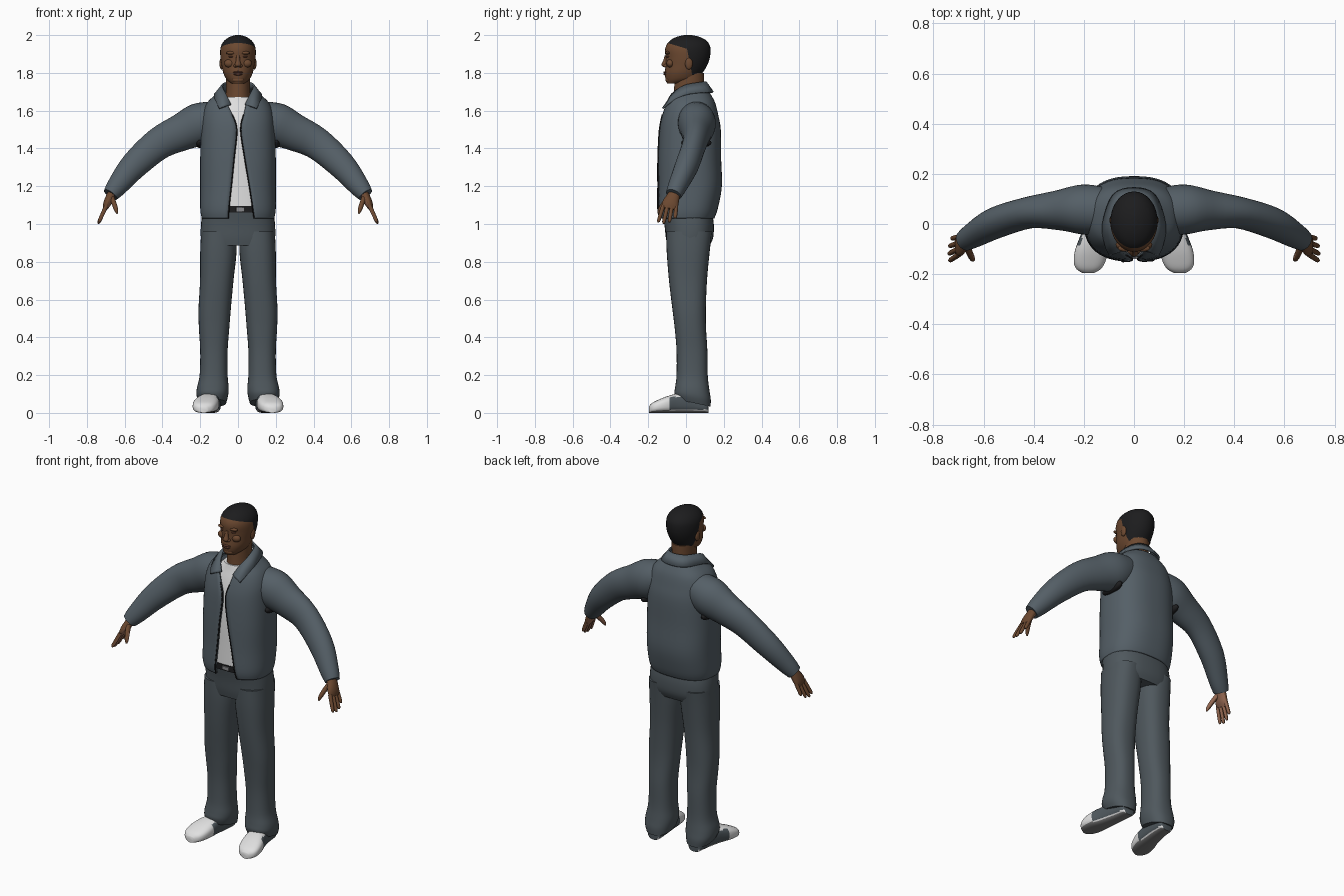
import bpy, bmesh, math
from mathutils import Vector

if "Cube" in bpy.data.objects:
    bpy.data.objects.remove(bpy.data.objects["Cube"], do_unlink=True)

X, Y, Z = Vector((1, 0, 0)), Vector((0, 1, 0)), Vector((0, 0, 1))


def material(name, r, g, b):
    mat = bpy.data.materials.new(name)
    mat.use_nodes = True
    mat.diffuse_color = (r, g, b, 1)
    shader = next(n for n in mat.node_tree.nodes if n.type == 'BSDF_PRINCIPLED')
    shader.inputs["Base Color"].default_value = (r, g, b, 1)
    shader.inputs["Roughness"].default_value = 0.8
    return mat


slate = material("slate_jacket", .09, .115, .135)
trouser = material("slate_trousers", .078, .097, .11)
white = material("white_cloth", .75, .75, .75)
skin = material("brown_skin", .15, .066, .03)
palm_skin = material("light_palm_skin", .3, .14, .085)
lip = material("dark_lip", .11, .042, .026)
black = material("black", .012, .012, .013)
sole_grey = material("sole_grey", .2, .2, .2)
metal = material("buckle_metal", .25, .25, .26)


def smooth_rows(rows, steps=4):
    """Catmull-Rom interpolation through rows of numbers."""
    out = []
    for i in range(len(rows) - 1):
        a, b, c, d = (rows[max(0, min(len(rows) - 1, i + k))] for k in (-1, 0, 1, 2))
        for s in range(steps):
            t = s / steps
            out.append([q + t / 2 * (r - p + t * (2 * p - 5 * q + 4 * r - w + t * (3 * (q - r) + w - p)))
                        for p, q, r, w in zip(a, b, c, d)])
    return out + [list(rows[-1])]


def power(value, e):
    return math.copysign(abs(value) ** (2 / e), value)


def finish(name, bm, mats, rule=None, mirror=False, thickness=0):
    """Turn a bmesh into an object; rule(face) picks the material slot."""
    bm.normal_update()
    if rule:
        for f in bm.faces:
            f.material_index = int(rule(f))
    mesh = bpy.data.meshes.new(name)
    bm.to_mesh(mesh)
    bm.free()
    for m in mats:
        mesh.materials.append(m)
    obj = bpy.data.objects.new(name, mesh)
    bpy.context.collection.objects.link(obj)
    if mirror:
        mod = obj.modifiers.new("Mirror", 'MIRROR')
        mod.use_mirror_merge = False
    if thickness:
        mod = obj.modifiers.new("Solidify", 'SOLIDIFY')
        mod.thickness, mod.offset = thickness, -1
    return obj


def skin_grid(rows, closed):
    """Bridge rows of points with quads; closed rows also get end caps."""
    bm = bmesh.new()
    grid = [[bm.verts.new(p) for p in row] for row in rows]
    n = len(grid[0])
    for low, high in zip(grid, grid[1:]):
        for j in range(n if closed else n - 1):
            k = (j + 1) % n
            bm.faces.new((low[j], low[k], high[k], high[j]))
    if closed:
        bm.faces.new(grid[0][::-1])
        bm.faces.new(grid[-1])
        bmesh.ops.recalc_face_normals(bm, faces=bm.faces)
    return bm


def tube_mesh(rows, axis=Z, ref=X, e=2, n=32):
    """Loft ellipse rings (x, y, z, radius_u, radius_v); axis None follows the path."""
    rows = smooth_rows(rows)
    centres = [Vector(r[:3]) for r in rows]
    rings = []
    for i, r in enumerate(rows):
        t = axis or (centres[min(i + 1, len(rows) - 1)] - centres[max(i - 1, 0)]).normalized()
        u = (ref - t * ref.dot(t)).normalized()
        v = t.cross(u)
        angles = [math.tau * j / n for j in range(n)]
        rings.append([centres[i] + u * r[3] * power(math.cos(a), e) + v * r[4] * power(math.sin(a), e)
                      for a in angles])
    return skin_grid(rings, True)


def ring(z, x_in, x_out, front, back):
    return ((x_in + x_out) / 2, (front + back) / 2, z, (x_out - x_in) / 2, (back - front) / 2)


def body(z, half, front, back):
    return ring(z, -half, half, front, back)


def ball(name, loc, size, mat, mirror=False):
    bm = bmesh.new()
    bmesh.ops.create_uvsphere(bm, u_segments=20, v_segments=12, radius=1)
    for v in bm.verts:
        v.co = Vector(c + s * p for c, s, p in zip(loc, size, v.co))
    return finish(name, bm, [mat], mirror=mirror)


# Head with cropped hair, cut cleanly along the hairline
head = tube_mesh([body(*r) for r in (
    (1.745, .035, -.10, -.02), (1.765, .06, -.108, .06), (1.80, .078, -.112, .088),
    (1.84, .087, -.108, .112), (1.88, .093, -.108, .126), (1.92, .094, -.111, .13),
    (1.95, .087, -.102, .124), (1.975, .068, -.08, .103), (1.992, .04, -.045, .067),
    (2.0, .012, -.01, .03))])
hairline = [(Vector((0, -.08, 1.953)), Vector((0, .3, 1))),
            (Vector((0, .015, 1.88)), Vector((0, 1, .2))),
            (Vector((0, 0, 1.775)), Z)]
for co, no in hairline:
    bmesh.ops.bisect_plane(head, geom=head.verts[:] + head.edges[:] + head.faces[:], plane_co=co, plane_no=no)


def is_hair(f):
    crown, side, nape = ((f.calc_center_median() - co).dot(no) > 0 for co, no in hairline)
    return crown or (side and nape)


finish("head", head, [skin, black], is_hair)
finish("neck", tube_mesh([body(1.60, .08, -.07, .10), body(1.68, .064, -.064, .095),
                          body(1.80, .064, -.06, .095)]), [skin])

# Face details
finish("nose", tube_mesh([(0, -.104, 1.893, .009, .008), (0, -.11, 1.865, .011, .011),
                          (0, -.114, 1.842, .017, .016), (0, -.108, 1.83, .012, .01)], n=16), [skin])
ball("nostrils", (.013, -.109, 1.838), (.011, .011, .009), skin, True)
ball("brow_ridges", (.036, -.096, 1.906), (.028, .014, .009), skin, True)
ball("eyes", (.035, -.0945, 1.886), (.016, .01, .005), lip, True)
ball("cheeks", (.045, -.083, 1.85), (.028, .02, .022), skin, True)
ball("upper_lip", (0, -.108, 1.803), (.026, .012, .006), lip)
ball("lower_lip", (0, -.107, 1.793), (.023, .012, .007), lip)
ball("chin", (0, -.092, 1.763), (.032, .017, .016), skin)
ball("ears", (.087, .015, 1.85), (.011, .02, .032), skin, True)

# Shirt, belt and buckle
finish("shirt", tube_mesh([body(*r) for r in (
    (1.09, .18, -.13, .14), (1.2, .18, -.128, .16), (1.35, .18, -.126, .16),
    (1.5, .17, -.117, .155), (1.58, .155, -.1, .14), (1.64, .11, -.08, .115),
    (1.672, .075, -.071, .10))], e=2.5), [white])
finish("belt", tube_mesh([body(1.06, .186, -.133, .135), body(1.095, .186, -.133, .135)], e=2.5), [black])
finish("buckle", tube_mesh([(.012, -.134, 1.067, .022, .006), (.012, -.134, 1.088, .022, .006)], e=6), [metal])

# Open jacket: height, half width, front, back, opening to the right and left
jacket_rows = smooth_rows([
    (1.03, .192, -.14, .15, .05, .085), (1.08, .2, -.15, .168, .048, .078),
    (1.2, .2, -.149, .19, .035, .06), (1.35, .2, -.148, .186, .02, .035),
    (1.5, .196, -.14, .184, .006, .014), (1.58, .188, -.125, .17, .03, .03),
    (1.64, .165, -.105, .155, .06, .045), (1.68, .125, -.087, .135, .075, .065),
    (1.70, .1, -.075, .122, .08, .075)])
columns, squareness = 56, 2.5
panels = []
for z, half, front, back, right, left in jacket_rows:
    start = math.asin((left / half) ** (squareness / 2))
    end = math.tau - math.asin((right / half) ** (squareness / 2))
    mid, depth = (front + back) / 2, (back - front) / 2
    angles = [start + (end - start) * j / columns for j in range(columns + 1)]
    panels.append([(half * power(math.sin(a), squareness), mid - depth * power(math.cos(a), squareness), z)
                   for a in angles])
finish("jacket_body", skin_grid(panels, False), [slate], thickness=.012)

# Zip edges along both sides of the opening
for side, column in (("left", 0), ("right", -1)):
    rows = [(*row[column], .003, .004) for row in panels[:24:4]]
    finish(side + "_zip_edge", tube_mesh(rows, n=8), [black])

# Turned-down collar: upper edge point then lower edge point, front to back
collar_half = [(.037, -.105, 1.635, .098, -.128, 1.615), (.065, -.078, 1.69, .117, -.085, 1.648),
               (.086, -.01, 1.735, .127, .0, 1.688), (.06, .08, 1.752, .085, .118, 1.70),
               (0, .108, 1.755, 0, .147, 1.70)]
flipped = [(-a, b, c, -d, e, f) for a, b, c, d, e, f in collar_half[-2::-1]]
collar = [(r[:3], r[3:]) for r in smooth_rows(collar_half + flipped)]
finish("collar", skin_grid(collar, False), [slate], thickness=.01)

# Sleeves and dark underarm gussets
finish("sleeves", tube_mesh([
    (.10, .05, 1.57, .09, .085), (.20, .058, 1.53, .10, .112), (.30, .055, 1.485, .08, .098),
    (.42, .045, 1.425, .063, .085), (.55, .005, 1.31, .062, .073), (.64, -.045, 1.20, .05, .055),
    (.675, -.066, 1.155, .042, .042)], axis=None, ref=Y), [slate], mirror=True)
ball("underarm_gussets", (.2, .055, 1.43), (.025, .08, .028), black, True)


# Hands: palm, four fingers and thumb, with lighter inner faces
def inner_side(f):
    return f.normal.dot(Vector((-.8, .1, -.5))) > .45


def hand_part(name, rows, n=12):
    finish(name, tube_mesh(rows, axis=None, ref=Y, n=n), [skin, palm_skin], inner_side, True)


hand_part("palms", [(.655, -.055, 1.18, .028, .024), (.678, -.07, 1.14, .036, .023),
                    (.694, -.084, 1.105, .044, .02), (.704, -.09, 1.08, .038, .012)], 20)
for name, offset, length in (("little", .034, .7), ("ring", .011, .93), ("middle", -.012, 1), ("index", -.035, .92)):
    base = Vector((.698, -.086 + offset, 1.095))
    reach = Vector((.042, -.018 + offset * .3, -.093)) * length
    rows = [(*(base + reach * t), r, r) for t, r in ((0, .011), (.5, .0105), (.88, .009), (1, .004))]
    hand_part(name + "_fingers", rows)
hand_part("thumbs", [(.668, -.085, 1.14, .016, .014), (.655, -.117, 1.105, .014, .013),
                     (.645, -.138, 1.075, .011, .011), (.64, -.146, 1.055, .004, .004)])

# Trousers: hips, then legs with hems dropping toward the heel
finish("trouser_hips", tube_mesh([body(*r) for r in (
    (.885, .19, -.098, .125), (.93, .197, -.107, .144), (1.0, .196, -.115, .147),
    (1.07, .187, -.128, .136))], e=2.5), [trouser])
legs = tube_mesh([ring(*r) for r in (
    (.96, .01, .195, -.105, .138), (.85, .008, .2, -.102, .125), (.7, .024, .201, -.09, .111),
    (.55, .038, .209, -.072, .105), (.45, .046, .207, -.06, .106), (.33, .055, .2, -.05, .113),
    (.2, .055, .203, -.05, .115), (.13, .049, .218, -.057, .124), (.09, .053, .219, -.061, .131),
    (.055, .062, .206, -.05, .13))], e=2.4)
for v in legs.verts:
    if v.co.z < .2:
        v.co.z -= (v.co.y - .03) * .3 * (1 - v.co.z / .2)
finish("trouser_legs", legs, [trouser], mirror=True)


# Shoes: white toe, slate quarter, grey sole
def shoe_colour(f):
    c = f.calc_center_median()
    if f.normal.z < -.7:
        return 2
    return 1 if c.y > -.085 and .018 < c.z < .085 else 0


stations = [(.118, .135, .03, .05), (.105, .136, .044, .075), (.04, .142, .05, .1),
            (-.04, .155, .057, .102), (-.1, .168, .066, .088), (-.15, .177, .063, .068),
            (-.18, .181, .048, .052), (-.196, .182, .022, .035)]
finish("shoes", tube_mesh([(x, y, h / 2, w, h / 2) for y, x, w, h in stations], axis=-Y, e=2.7),
       [white, trouser, sole_grey], shoe_colour, True)

# Smooth shading with sharp creases kept
bpy.ops.object.select_all(action='DESELECT')
for obj in bpy.context.collection.objects:
    if obj.type == 'MESH':
        obj.select_set(True)
        bpy.context.view_layer.objects.active = obj
bpy.ops.object.shade_smooth_by_angle(angle=math.radians(45))
